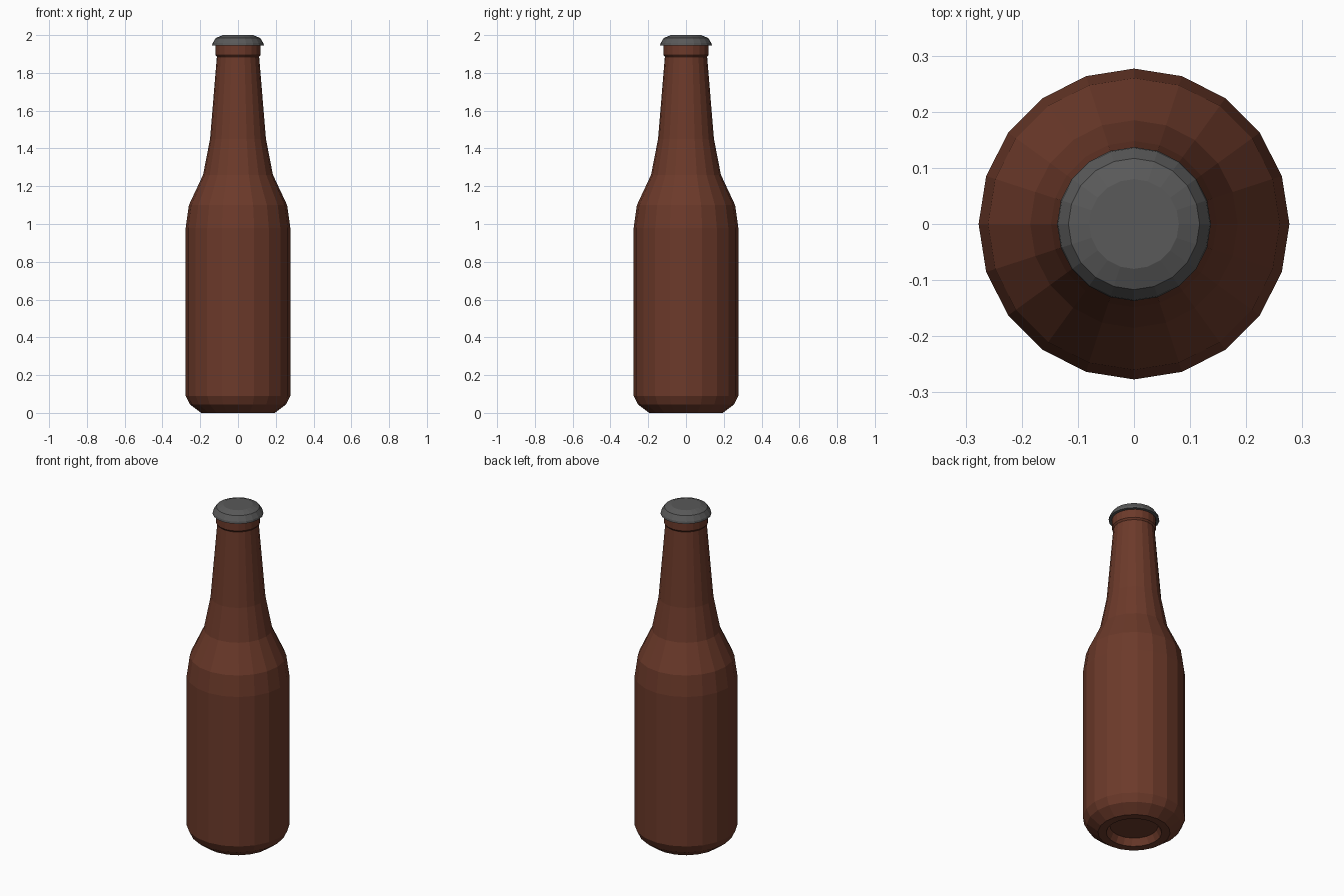
import bpy
import bmesh
from math import cos, sin, tau

if "Cube" in bpy.data.objects:
    bpy.data.objects.remove(bpy.data.objects["Cube"])

SIDES = 20


def lathe(name, profile, color):
    """Revolve (radius, z) points around z; both ends are closed with flat caps."""
    bm = bmesh.new()
    rings = [[bm.verts.new((r * cos(tau * i / SIDES), r * sin(tau * i / SIDES), z))
              for i in range(SIDES)] for r, z in profile]
    for a, b in zip(rings, rings[1:]):
        for i in range(SIDES):
            j = (i + 1) % SIDES
            bm.faces.new((a[i], a[j], b[j], b[i]))
    bm.faces.new(rings[0][::-1])
    bm.faces.new(rings[-1])
    bmesh.ops.recalc_face_normals(bm, faces=bm.faces)
    mesh = bpy.data.meshes.new(name)
    bm.to_mesh(mesh)
    bm.free()
    mat = bpy.data.materials.new(name + "_material")
    mat.diffuse_color = color
    mat.use_nodes = True
    mat.node_tree.nodes["Principled BSDF"].inputs["Base Color"].default_value = mat.diffuse_color
    mesh.materials.append(mat)
    obj = bpy.data.objects.new(name, mesh)
    bpy.context.collection.objects.link(obj)
    return obj


# Glass body: recessed base, straight side, shoulder, neck and lip
lathe("bottle", [
    (0.13, 0.04), (0.15, 0.0), (0.195, 0.0), (0.255, 0.045), (0.277, 0.09),
    (0.277, 0.98), (0.26, 1.10), (0.185, 1.26), (0.148, 1.45),
    (0.112, 1.885), (0.12, 1.895), (0.12, 1.95),
], (0.15, 0.042, 0.023, 1))

# Metal cap with a flared skirt
lathe("bottle_cap", [
    (0.12, 1.945), (0.137, 1.945), (0.135, 1.957), (0.117, 1.985), (0.08, 2.0),
], (0.1, 0.1, 0.1, 1))
